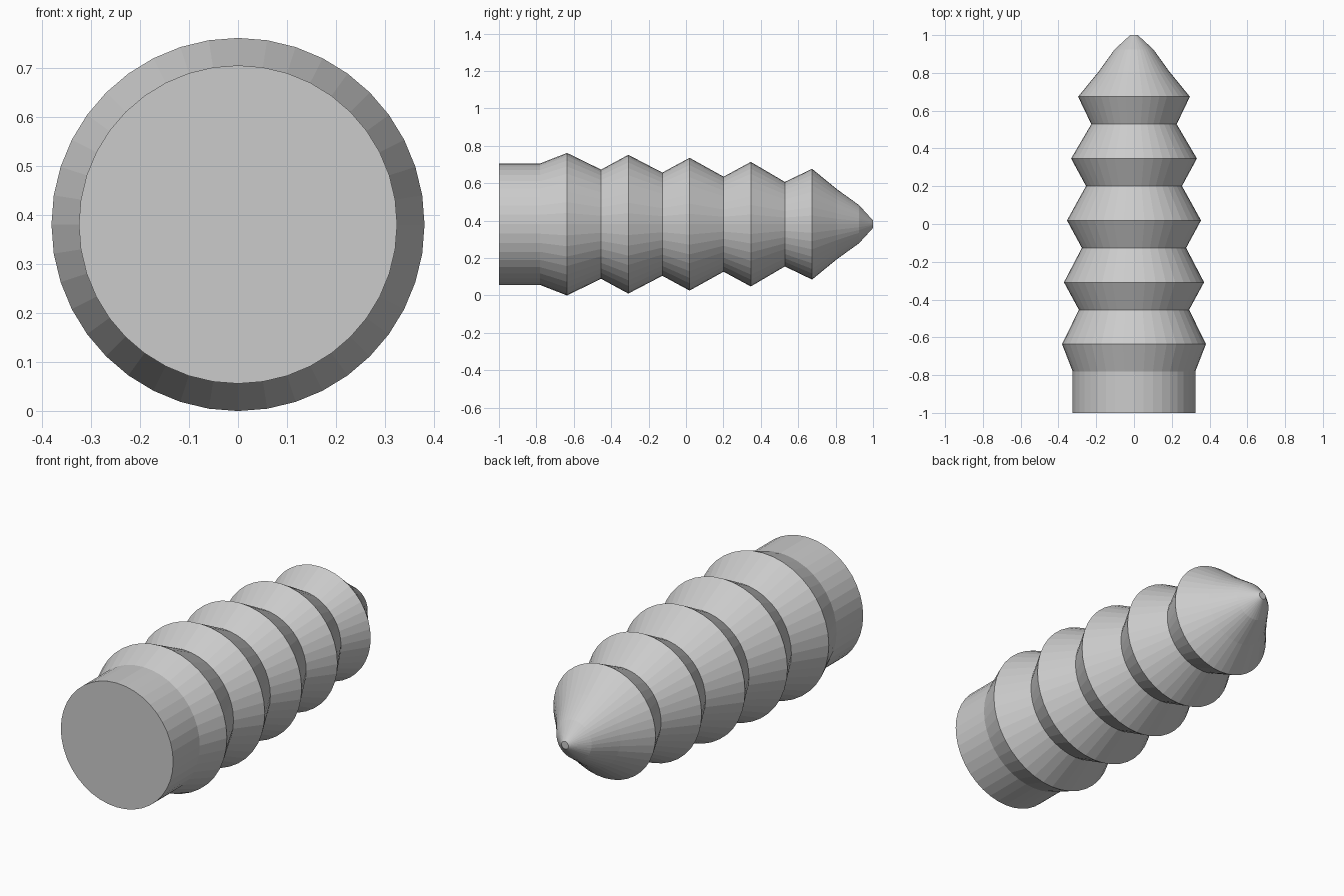
import bpy, bmesh
from math import sin, cos, tau

if "Cube" in bpy.data.objects:
    bpy.data.objects.remove(bpy.data.objects["Cube"])

SIDES = 40
CENTRE_Z = 0.381

# Base collar: (y, radius)
profile = [(-1.0, 0.325), (-0.78, 0.325)]

# Five barbs, each a crest followed by a valley
crests = [0.381, 0.371, 0.355, 0.333, 0.296]
valleys = [0.292, 0.276, 0.254, 0.226]
for i, crest in enumerate(crests):
    y = -0.636 + 0.3275 * i
    profile.append((y, crest))
    if i < len(valleys):
        profile.append((y + 0.182, valleys[i]))

# Bullet-shaped tip
profile += [(0.807, 0.187), (0.925, 0.102), (1.0, 0.02)]

# Join the rings into one closed, flat-faced body
bm = bmesh.new()
rings = [[bm.verts.new((r * sin(tau * k / SIDES), y, CENTRE_Z + r * cos(tau * k / SIDES)))
          for k in range(SIDES)] for y, r in profile]
for a, b in zip(rings, rings[1:]):
    for k in range(SIDES):
        n = (k + 1) % SIDES
        bm.faces.new((a[k], a[n], b[n], b[k]))
bm.faces.new(rings[0])
bm.faces.new(rings[-1])
bmesh.ops.recalc_face_normals(bm, faces=bm.faces[:])

mesh = bpy.data.meshes.new("barbed_plug")
bm.to_mesh(mesh)
bm.free()
bpy.context.collection.objects.link(bpy.data.objects.new("barbed_plug", mesh))
